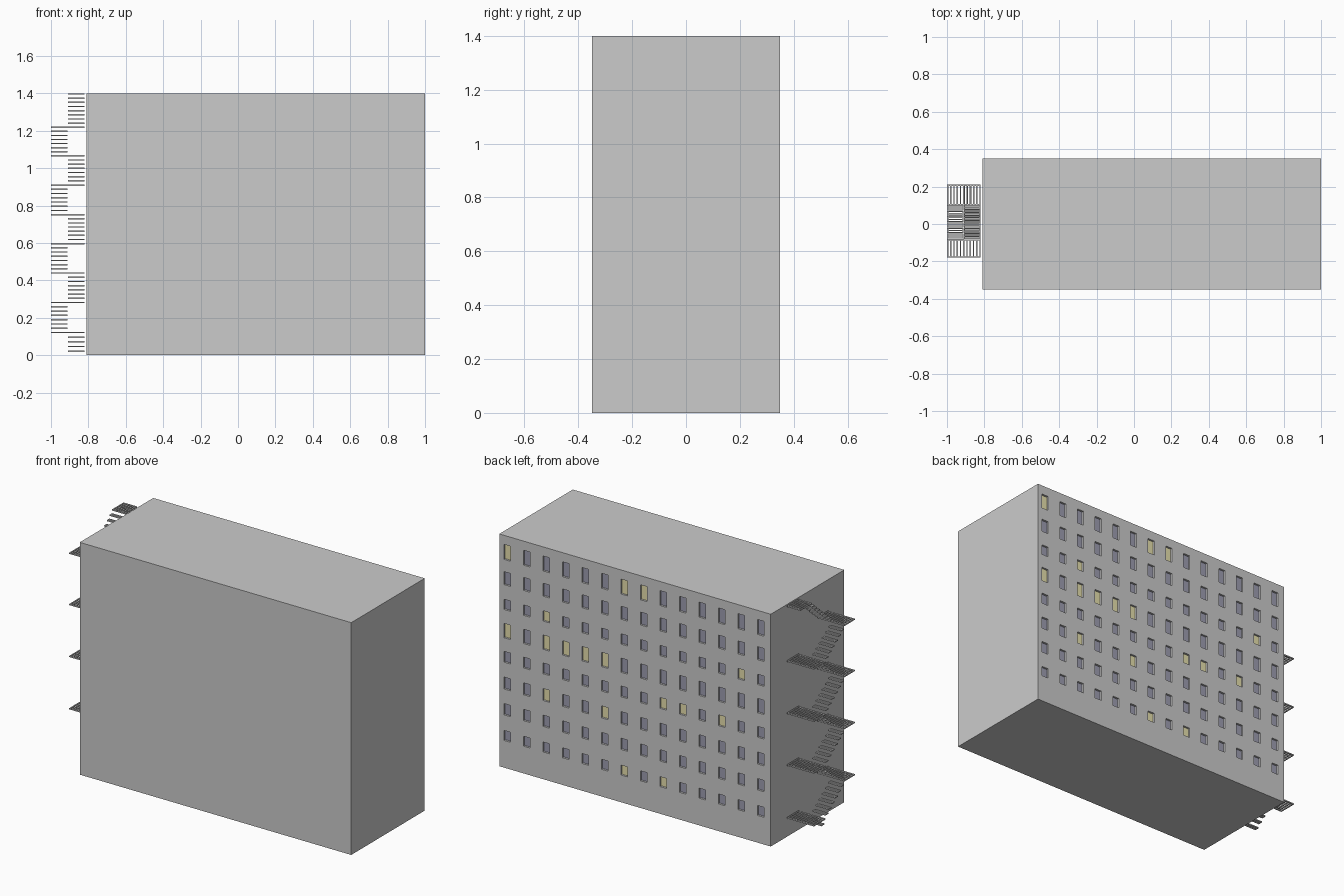
import bpy, bmesh
from mathutils import Matrix, Vector

if "Cube" in bpy.data.objects:
    bpy.data.objects.remove(bpy.data.objects["Cube"])

X0, X1, Y, H = -0.81, 1.0, 0.35, 1.40


def make_object(name, bm, materials=()):
    mesh = bpy.data.meshes.new(name)
    bm.to_mesh(mesh)
    bm.free()
    for m in materials:
        mesh.materials.append(m)
    ob = bpy.data.objects.new(name, mesh)
    bpy.context.collection.objects.link(ob)
    return ob


def material(name, colour):
    m = bpy.data.materials.new(name)
    m.diffuse_color = colour
    m.use_nodes = True
    m.node_tree.nodes["Principled BSDF"].inputs["Base Color"].default_value = m.diffuse_color
    return m


def box(bm, lo, hi):
    lo, hi = Vector(lo), Vector(hi)
    m = Matrix.Translation((lo + hi) / 2) @ Matrix.Diagonal((*(hi - lo), 1))
    bmesh.ops.create_cube(bm, size=1, matrix=m)


def quad(bm, pts):
    return bm.faces.new([bm.verts.new(p) for p in pts])


# window layout: columns from +x, rows from the top
COLS, ROWS, DEPTH, WIDTH = 14, 8, 0.012, 0.045
heights = [0.09, 0.078, 0.062, 0.086, 0.065, 0.072, 0.068, 0.06]
lit = {(0, 0), (0, 6), (0, 7), (2, 2), (2, 12), (3, 0), (3, 2), (3, 3), (3, 4),
       (3, 5), (4, 8), (4, 9), (4, 11), (5, 2), (5, 5), (7, 6), (7, 8)}
col_x = [0.947 - 0.13 * i for i in range(COLS)]
row_z = [1.30 - 0.158 * j for j in range(ROWS)]
xs = sorted([X0, X1] + [x + s * WIDTH / 2 for x in col_x for s in (-1, 1)])
zs = sorted([0, H] + [z + s * h / 2 for z, h in zip(row_z, heights) for s in (-1, 1)])

# building: plain block whose back wall is a grid with recessed openings
bm = bmesh.new()
box(bm, (X0, -Y, 0), (X1, Y, H))
bmesh.ops.delete(bm, geom=[f for f in bm.faces if f.calc_center_median().y > Y - 0.01],
                 context='FACES_ONLY')
panes = bmesh.new()
for i in range(len(xs) - 1):
    for k in range(len(zs) - 1):
        a, b, c, d = xs[i], xs[i + 1], zs[k], zs[k + 1]
        ring = [(b, c), (a, c), (a, d), (b, d)]
        if not (i % 2 and k % 2):
            quad(bm, [(x, Y, z) for x, z in ring])
            continue
        for p, q in zip(ring, ring[1:] + ring[:1]):      # reveals
            quad(bm, [(p[0], Y, p[1]), (q[0], Y, q[1]),
                      (q[0], Y - DEPTH, q[1]), (p[0], Y - DEPTH, p[1])])
        f = quad(panes, [(x, Y - DEPTH, z) for x, z in ring])
        col, row = COLS - 1 - i // 2, ROWS - 1 - k // 2
        f.material_index = int((row, col) in lit)
bmesh.ops.remove_doubles(bm, verts=bm.verts, dist=1e-5)
make_object("building", bm)
make_object("window_panes", panes, [material("dark_glass", (0.34, 0.34, 0.44, 1)),
                                    material("lit_glass", (0.8, 0.75, 0.42, 1))])

# fire escape: grated landings joined by open flights
T = 0.007


def grate(bm, x0, x1, y0, y1, z, bars, along_y, w):
    """Frame with slats, top surface at z."""
    b, t = z - T, z
    for y in (y0, y1 - w):
        box(bm, (x0, y, b), (x1, y + w, t))
    for x in (x0, x1 - w):
        box(bm, (x, y0 + w, b), (x + w, y1 - w, t))
    for n in range(1, bars + 1):
        if along_y:
            x = x0 + (x1 - x0 - w) * n / (bars + 1)
            box(bm, (x, y0 + w, b), (x + w, y1 - w, t))
        else:
            y = y0 + (y1 - y0 - w) * n / (bars + 1)
            box(bm, (x0 + w, y, b), (x1 - w, y + w, t))


OUT, MID, IN = -1.0, -0.91, -0.82
FRONT, BACK = -0.08, 0.10
levels = [0.125, 0.285, 0.443, 0.60, 0.755, 0.913, 1.07, 1.222, H]

landings, treads = bmesh.new(), bmesh.new()
for n, z in enumerate(levels):
    y0, y1 = (BACK, 0.21) if n % 2 == 0 else (-0.18, FRONT)
    top = z == H
    grate(landings, MID if top else OUT, IN, y0, y1, z, 4 if top else 9, True, 0.007)

    # flight arriving at this landing; inner lane climbs to the back
    low = levels[n - 1] if n else 0.0
    steps = 4 if n == 0 else 7 if top else 6
    slots = 6 if n == 0 else steps
    pitch = (BACK - FRONT) / slots
    x0, x1 = (MID, IN) if n % 2 == 0 else (OUT, MID)
    for s in range(steps):
        zt = low + (z - low) * (s + 1) / (steps + 1)
        k = s + slots - steps
        y = FRONT + k * pitch if n % 2 == 0 else BACK - (k + 1) * pitch
        grate(treads, x0 + 0.001, x1 - 0.001, y + 0.001, y + pitch - 0.001, zt, 1, False, 0.006)
make_object("escape_landings", landings)
make_object("escape_treads", treads)
